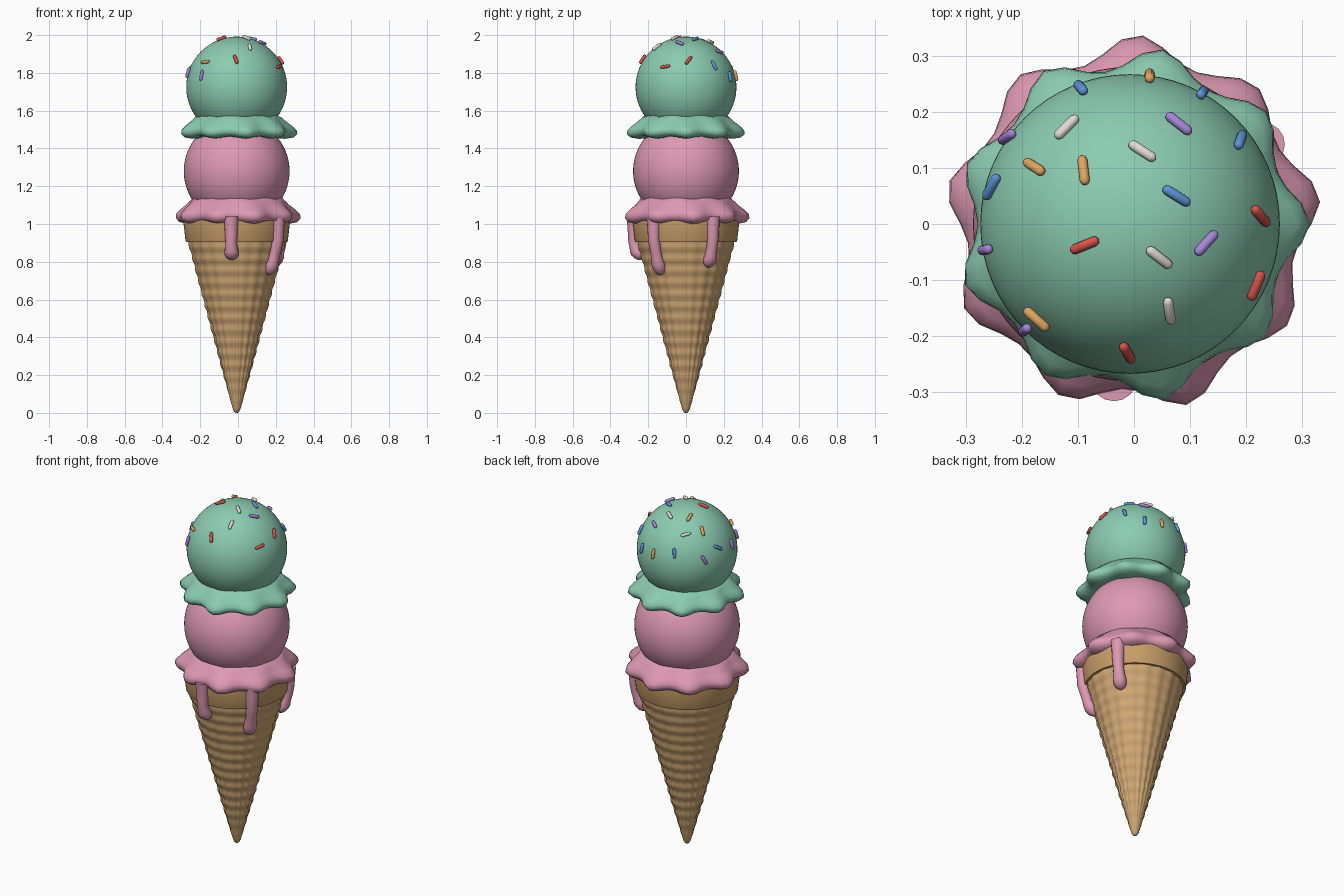
import bpy, bmesh, math
from mathutils import Vector, Matrix

if "Cube" in bpy.data.objects:
    bpy.data.objects.remove(bpy.data.objects["Cube"])

CX = -0.007  # shared axis of cone and scoops


def mat(name, rgb):
    m = bpy.data.materials.new(name)
    m.diffuse_color = (*rgb, 1)
    m.use_nodes = True
    m.node_tree.nodes["Principled BSDF"].inputs["Base Color"].default_value = m.diffuse_color
    return m


WAFFLE = mat("waffle", (0.62, 0.38, 0.17))
RIM = mat("waffle_rim", (0.57, 0.34, 0.14))
PINK = mat("strawberry_pink", (0.73, 0.32, 0.45))
MINT = mat("mint_green", (0.26, 0.60, 0.44))
SPRINKLE = {
    "red": mat("sprinkle_red", (0.68, 0.09, 0.07)),
    "orange": mat("sprinkle_orange", (0.75, 0.38, 0.12)),
    "blue": mat("sprinkle_blue", (0.11, 0.30, 0.68)),
    "purple": mat("sprinkle_purple", (0.38, 0.24, 0.68)),
    "white": mat("sprinkle_white", (0.75, 0.72, 0.65)),
}


def finish(bm, name, material, angle=50):
    bmesh.ops.recalc_face_normals(bm, faces=bm.faces)
    me = bpy.data.meshes.new(name)
    bm.to_mesh(me)
    bm.free()
    ob = bpy.data.objects.new(name, me)
    bpy.context.collection.objects.link(ob)
    me.materials.append(material)
    bpy.ops.object.select_all(action='DESELECT')
    ob.select_set(True)
    bpy.context.view_layer.objects.active = ob
    bpy.ops.object.shade_smooth_by_angle(angle=math.radians(angle))
    return ob


def loft(name, material, rings, angle=50):
    """Skin a stack of equal-sized rings and cap both ends."""
    bm = bmesh.new()
    vs = [[bm.verts.new(p) for p in ring] for ring in rings]
    n = len(vs[0])
    for a, b in zip(vs, vs[1:]):
        for i in range(n):
            j = (i + 1) % n
            bm.faces.new((a[i], a[j], b[j], b[i]))
    bm.faces.new(vs[0])
    bm.faces.new(vs[-1])
    return finish(bm, name, material, angle)


def ring(n, radius, z, cx=CX, cy=0.0):
    """Ring whose radius and height may be functions of the angle."""
    out = []
    for i in range(n):
        t = 2 * math.pi * i / n
        r = radius(t) if callable(radius) else radius
        h = z(t) if callable(z) else z
        out.append((cx + r * math.cos(t), cy + r * math.sin(t), h))
    return out


# Waffle cone with a diamond lattice of soft bumps
def waffle_radius(z):
    base = 0.015 + 0.268 * z
    amp = 0.0055 * min(1, z / 0.25)
    k = 2 * math.pi / 0.125
    return lambda t: base + amp * math.sin(10 * t + k * z) * math.sin(10 * t - k * z)


cone_rings = [ring(96, 0.006, 0.0), ring(96, 0.013, 0.006)]
cone_rings += [ring(96, waffle_radius(z), z) for z in (0.02 + 0.0115 * i for i in range(79))]
loft("waffle_cone", WAFFLE, cone_rings, 70)

# Plain rim band around the mouth of the cone
loft("cone_rim", RIM, [ring(64, r, z) for r, z in (
    (0.22, 0.905), (0.268, 0.905), (0.271, 0.912), (0.281, 1.0), (0.281, 1.035), (0.22, 1.035))])


# Scoops
def scoop(name, material, radius, z):
    bm = bmesh.new()
    bmesh.ops.create_uvsphere(bm, u_segments=64, v_segments=40, radius=radius,
                              matrix=Matrix.Translation((CX, 0, z)))
    finish(bm, name, material)


scoop("pink_scoop", PINK, 0.28, 1.28)
scoop("mint_scoop", MINT, 0.267, 1.725)


# Ruffled skirts: nine lobes; profile = (valley radius, lobe radius, height)
def skirt(name, material, phase, profile):
    def lobe(t):
        return (0.5 + 0.5 * math.cos(9 * (t - phase))) ** 1.2 * (0.92 + 0.08 * math.sin(4 * t + 1))

    rings = []
    for lo, hi, z in profile:
        rings.append(ring(54, lambda t: lo + (hi - lo) * lobe(t),
                          lambda t: z - 0.012 * lobe(t), cx=CX / 2))
    loft(name, material, rings, 75)


skirt("mint_skirt", MINT, 0.0, (
    (0.19, 0.19, 1.585), (0.215, 0.235, 1.575), (0.232, 0.262, 1.552), (0.255, 0.295, 1.528),
    (0.272, 0.315, 1.508), (0.275, 0.318, 1.488), (0.262, 0.298, 1.470), (0.235, 0.255, 1.463),
    (0.18, 0.18, 1.465)))
skirt("pink_skirt", PINK, math.radians(8), (
    (0.21, 0.21, 1.15), (0.238, 0.250, 1.138), (0.252, 0.278, 1.112), (0.275, 0.313, 1.086),
    (0.292, 0.335, 1.064), (0.294, 0.338, 1.042), (0.285, 0.320, 1.022), (0.26, 0.275, 1.012),
    (0.20, 0.20, 1.015)))


# Melted drips running over the rim and down the cone
def drip(name, angle, bottom, width):
    a = math.radians(angle)
    rings = []
    length = 1.04 - bottom
    for f, w in ((0, 1.15), (0.2, 1.0), (0.4, 0.92), (0.6, 0.85), (0.72, 0.9), (0.82, 1.05),
                 (0.9, 1.0), (0.96, 0.72), (1.0, 0.25)):
        z = 1.04 - length * f
        surface = 0.274 if z > 0.9 else 0.274 - (0.9 - z) * 0.33
        r = surface + 0.002
        rings.append(ring(16, width * w, z, CX + r * math.cos(a), r * math.sin(a)))
    loft(name, PINK, rings, 70)


drip("front_drip", -96, 0.81, 0.036)
drip("front_right_drip", -38, 0.73, 0.034)
drip("back_right_drip", 31, 0.77, 0.034)

# Sprinkles: colour, x, y, heading seen from above (degrees)
SPRINKLES = (
    ("blue", -0.095, 0.243, -50), ("orange", 0.028, 0.264, 90), ("blue", 0.122, 0.234, 55),
    ("white", -0.12, 0.173, 45), ("purple", 0.08, 0.179, -38), ("purple", -0.226, 0.155, 35),
    ("blue", 0.19, 0.15, 70), ("orange", -0.178, 0.102, -33), ("orange", -0.09, 0.096, -83),
    ("white", 0.015, 0.13, -33), ("blue", -0.254, 0.066, 62), ("blue", 0.076, 0.05, -32),
    ("red", 0.226, 0.014, -50), ("red", -0.088, -0.038, 22), ("purple", 0.129, -0.034, 48),
    ("purple", -0.265, -0.046, 10), ("white", 0.045, -0.06, -38), ("red", 0.218, -0.11, 68),
    ("white", 0.063, -0.155, -82), ("orange", -0.174, -0.17, -42), ("purple", -0.194, -0.189, 40),
    ("red", -0.012, -0.23, -60))
CAPSULE = ((0.003, -0.028), (0.0068, -0.0255), (0.009, -0.020),
           (0.009, 0.020), (0.0068, 0.0255), (0.003, 0.028))
SEAT = 0.273
for i, (colour, x, y, heading) in enumerate(SPRINKLES):
    dx, dy = x - CX, y
    dz = math.sqrt(max(SEAT ** 2 - dx * dx - dy * dy, 0.002))
    n = Vector((dx, dy, dz)).normalized()
    h = math.radians(heading)
    d = Vector((math.cos(h), math.sin(h), 0))
    d.z = -(n.x * d.x + n.y * d.y) / n.z  # lift heading onto the scoop surface
    ob = loft(f"sprinkle_{i + 1}", SPRINKLE[colour], [ring(10, r, z, 0) for r, z in CAPSULE], 60)
    centre = Vector((CX, 0, 1.725)) + n * SEAT
    ob.matrix_world = Matrix.Translation(centre) @ d.to_track_quat('Z', 'Y').to_matrix().to_4x4()
